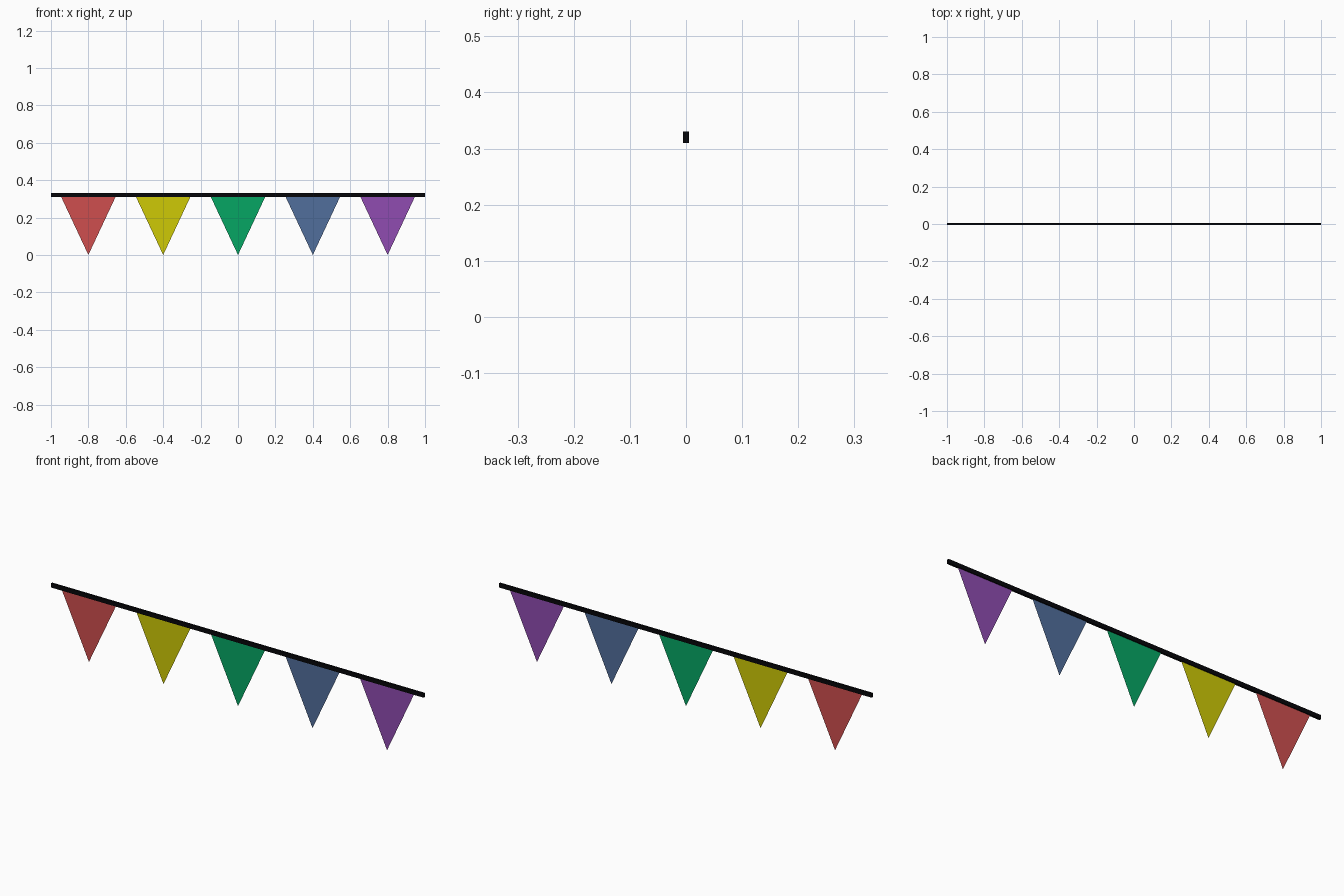
import bpy

if "Cube" in bpy.data.objects:
    bpy.data.objects.remove(bpy.data.objects["Cube"])

def material(name, rgb):
    # convert display colour (0-255) to linear
    mat = bpy.data.materials.new(name)
    mat.diffuse_color = [(c / 255) ** 2.2 for c in rgb] + [1]
    mat.use_nodes = True
    mat.node_tree.nodes["Principled BSDF"].inputs["Base Color"].default_value = mat.diffuse_color
    return mat

def add_part(name, verts, faces, mat):
    mesh = bpy.data.meshes.new(name)
    mesh.from_pydata(verts, [], faces)
    mesh.materials.append(mat)
    obj = bpy.data.objects.new(name, mesh)
    bpy.context.collection.objects.link(obj)
    return obj

# Straight square cord
bpy.ops.mesh.primitive_cube_add(size=1, location=(0, 0, 0.32))
cord = bpy.context.object
cord.name = "cord"
cord.scale = (2, 0.01, 0.02)
cord.data.materials.append(material("black", (15, 15, 18)))

# Row of flat triangular pennants, tops tucked into the cord
colours = {
    "red": (205, 80, 80),
    "yellow": (205, 200, 15),
    "green": (15, 165, 100),
    "blue": (82, 110, 155),
    "purple": (142, 77, 175),
}
for i, (name, rgb) in enumerate(colours.items()):
    x = -0.8 + 0.4 * i
    add_part(f"{name}_pennant",
             [(x - 0.15, 0, 0.32), (x, 0, 0), (x + 0.15, 0, 0.32)],
             [(0, 1, 2)], material(name, rgb))
